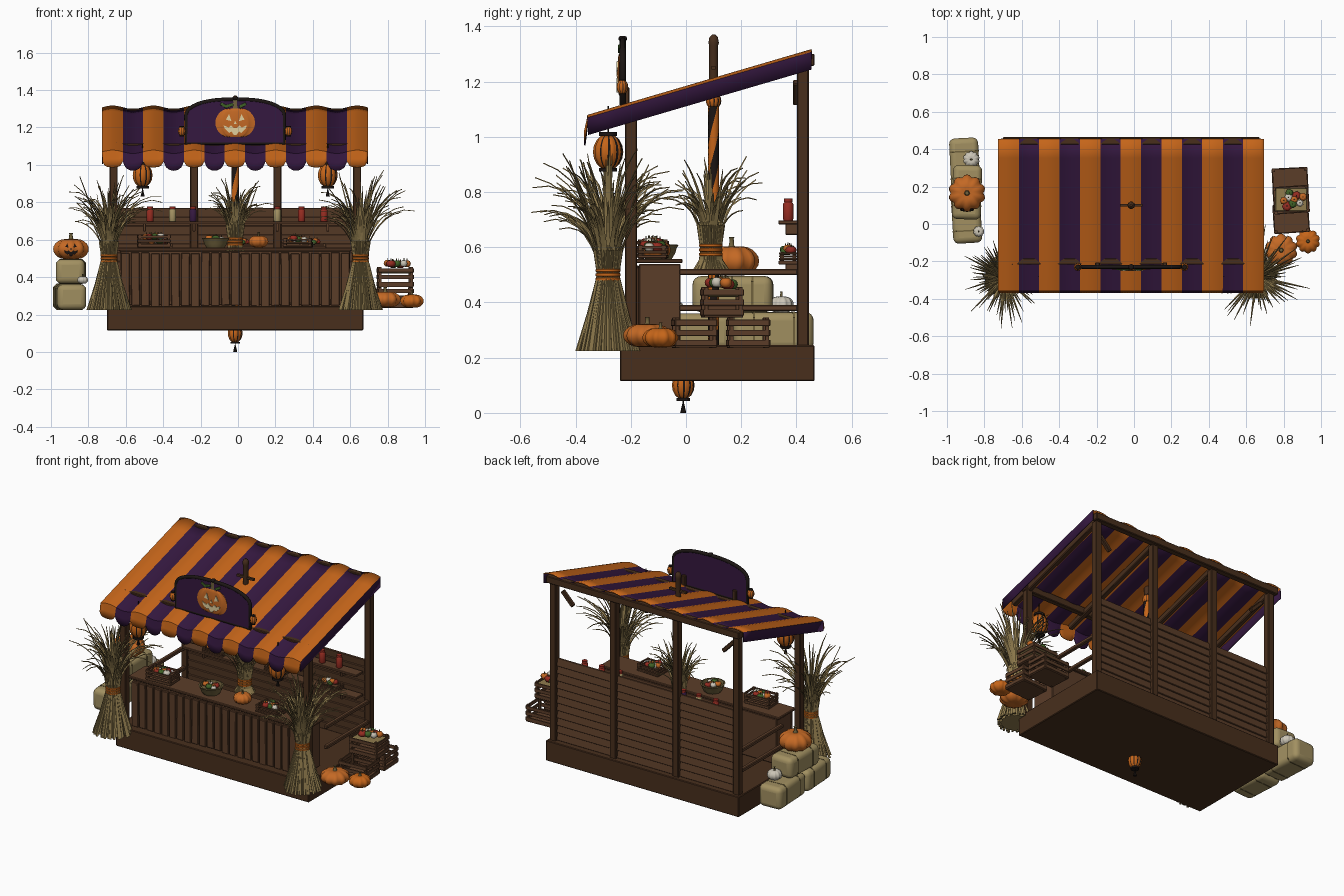
import bpy, bmesh, random
from math import sin, cos, pi, sqrt, exp, radians
from mathutils import Vector, Matrix, Euler

if "Cube" in bpy.data.objects:
    bpy.data.objects.remove(bpy.data.objects["Cube"])

random.seed(7)
CX = -0.015
COL = dict(dark=(.065, .028, .012), wood=(.105, .047, .022), ink=(.012, .008, .007), orange=(.56, .13, .01),
           pumpkin=(.55, .14, .018), purple=(.035, .009, .05), straw=(.28, .2, .075), hay=(.36, .28, .12),
           cream=(.75, .62, .34), white=(.6, .56, .47), green=(.05, .12, .02), red=(.3, .025, .015), stem=(.16, .12, .045))
M = {}
for k, c in COL.items():
    M[k] = bpy.data.materials.new(k)
    M[k].diffuse_color = (*c, 1)


def obj(name, bm, mats, smooth=0):
    bmesh.ops.recalc_face_normals(bm, faces=bm.faces)
    me = bpy.data.meshes.new(name)
    for f in bm.faces:
        f.smooth = smooth > 0
    bm.to_mesh(me)
    bm.free()
    if smooth:
        me.set_sharp_from_angle(angle=radians(smooth))
    for m in mats.split():
        me.materials.append(M[m])
    o = bpy.data.objects.new(name, me)
    bpy.context.collection.objects.link(o)
    return o


def place(o, loc, rz=0):
    o.location, o.rotation_euler = loc, (0, 0, rz)
    return o


def bevel(o, w, seg=2):
    b = o.modifiers.new("bevel", 'BEVEL')
    b.width, b.segments = w, seg
    return o


def box(bm, c, s, rot=(0, 0, 0), mi=0):
    m = Matrix.Translation(c) @ Euler(rot).to_matrix().to_4x4() @ Matrix.Diagonal((*s, 1))
    for v in bmesh.ops.create_cube(bm, size=1, matrix=m)['verts']:
        for f in v.link_faces:
            f.material_index = mi


def boxes(name, items, mat, bev=0.004):
    bm = bmesh.new()
    for it in items:
        box(bm, *it)
    return bevel(obj(name, bm, mat), bev, 1)


def loft(bm, rings, mat=lambda i, j: 0):
    rs = [[bm.verts.new(p) for p in r] for r in rings]
    n = len(rs[0])
    for i in range(len(rs) - 1):
        for j in range(n):
            k = (j + 1) % n
            bm.faces.new((rs[i][j], rs[i][k], rs[i + 1][k], rs[i + 1][j])).material_index = mat(i, j)
    bm.faces.new(rs[0][::-1]).material_index = mat(0, 0)
    bm.faces.new(rs[-1]).material_index = mat(len(rs) - 2, 0)


def revolve(bm, c, prof, n, lobes=0, depth=0, mat=lambda i, j: 0, sy=1, twist=0):
    rings = []
    for i, (r, z) in enumerate(prof):
        ring = []
        for j in range(n):
            a = 2 * pi * j / n + twist * i
            q = r * (1 - depth * (1 - abs(sin(lobes * a / 2))))
            ring.append((c[0] + q * cos(a), c[1] + q * sin(a) * sy, c[2] + z))
        rings.append(ring)
    loft(bm, rings, mat)


def globe(r, h, steps=12, dent=.22):
    out = []
    for k in range(steps + 1):
        t = .1 + (pi - .2) * k / steps
        out.append((r * sin(t), -h * cos(t) * (1 - dent * exp(-(sin(t) / .35) ** 2))))
    return out


def pumpkin(name, c, r, h, mat="pumpkin", sy=1, lobes=10, seg=4, stem=True):
    bm = bmesh.new()
    revolve(bm, c, globe(r, h), lobes * seg, lobes, .13, sy=sy)
    if stem:
        revolve(bm, (c[0], c[1], c[2] + h * .7), [(r * .2, 0), (r * .1, h * .25), (r * .09, h * .6), (r * .12, h * .7)], 6, mat=lambda i, j: 1, sy=sy)
    return obj(name, bm, mat + " stem", 60)


def carved_face(name, c, s, mat, yf):
    # eyes, nose and toothed grin, as prisms following the surface yf
    eye = [(.2, .12), (.5, .2), (.33, .5)]
    polys = [eye, [(-x, z) for x, z in eye], [(-.08, -.03), (.08, -.03), (0, .14)]]
    top = [(-.62, -.1), (-.35, -.22), (-.22, -.1), (-.08, -.26), (.08, -.26), (.22, -.1), (.35, -.22), (.62, -.1)]
    bot = [(x * .92, -.62 + .9 * x * x + (.14 if i in (2, 5) else 0)) for i, (x, z) in enumerate(top)]
    polys += [[top[i], top[i + 1], bot[i + 1], bot[i]] for i in range(7)]
    bm = bmesh.new()
    for p in polys:
        loft(bm, [[(c[0] + x * s, c[1] + yf(x, z) + d, c[2] + z * s) for x, z in p] for d in (0, .012)])
    obj(name, bm, mat)


def lantern(name, c, r, h, tassel=True, cord=0):
    bm = bmesh.new()
    revolve(bm, c, globe(r, h, 8, 0), 40, 10, .08, lambda i, j: 1 if j % 4 == 0 else 0)
    for s in (-1, 1):
        revolve(bm, (c[0], c[1], c[2] + s * h * .98), [(r * .6, -h * .1), (r * .6, h * .1)], 12, mat=lambda i, j: 1)
    if tassel:
        revolve(bm, (c[0], c[1], c[2] - h - .048), [(.011, 0), (.002, .04), (.002, .05)], 8, mat=lambda i, j: 1)
    if cord:
        revolve(bm, (c[0], c[1], c[2] + h), [(.003, 0), (.003, cord)], 6, mat=lambda i, j: 1)
    obj(name, bm, "orange ink", 40)


def crate(name, c, s, rz=0):
    x, y, z = s
    it = [((0, 0, .006), (x, y, .01))]
    it += [((a * (x / 2 - .008), b * (y / 2 - .008), z / 2), (.014, .014, z)) for a in (-1, 1) for b in (-1, 1)]
    for k in range(3):
        zz = z * (.17 + .33 * k)
        for a in (-1, 1):
            it += [((0, a * y / 2, zz), (x, .007, z * .2)), ((a * x / 2, 0, zz), (.007, y, z * .2))]
    place(boxes(name, it, "wood", .001), c, rz)


def gourds(name, c, n, sx, sy, r):
    for k in range(n):
        a, q = k * 2.4, sqrt((k + .3) / n)
        pumpkin(f"{name}_{k}", (c[0] + sx * q * cos(a), c[1] + sy * q * sin(a), c[2] + random.uniform(0, r * .5)), r * random.uniform(.8, 1.1), r * .8,
                ("pumpkin", "white", "green", "red")[k % 4], lobes=7, seg=2)


def sheaf(name, x, y, zb, zw, rb, rw, L, n):
    bm = bmesh.new()
    revolve(bm, (x, y, 0), [(rb * .9, zb), (rb * .6, zb + (zw - zb) * .5), (rw, zw), (rw * 1.3, zw + .1), (rw * .6, zw + .13)], 32, 16, .12)
    for k in range(36):  # skirt stalks
        a = 2 * pi * k / 36 + random.uniform(-.06, .06)
        pts = [(rb * random.uniform(.92, 1.1), zb), (rb * .66, zb + (zw - zb) * .5), (rw * 1.02, zw), (rw * 1.4, zw + .09)]
        loft(bm, [[(x + r * cos(a) + w * cos(t), y + r * sin(a) + w * sin(t), z) for t in (0, 1.57, 3.14, 4.71)]
                  for (r, z), w in zip(pts, (.009, .007, .004, .004))])
    for k in range(n):  # drooping leaves
        a = 2.4 * k
        p = Vector((x + rw * .6 * cos(a), y + rw * .6 * sin(a), zw + random.uniform(0, .08)))
        pitch, end, ln = random.uniform(66, 89), random.uniform(-40, 80), L * random.uniform(.6, 1)
        side, rings = Vector((-sin(a), cos(a), 0)), []
        for i in range(8):
            t = i / 7
            e = radians(pitch + (min(end, pitch) - pitch) * t ** 1.8)
            w = .001 + .009 * (1 - t) ** .7
            rings.append([p - side * w, p + side * w, p + Vector((-sin(e) * cos(a), -sin(e) * sin(a), cos(e))) * .004])
            p = p + Vector((cos(e) * cos(a), cos(e) * sin(a), sin(e))) * ln / 7
        loft(bm, rings)
    obj(name, bm, "straw")
    bm = bmesh.new()
    for dz in (-.016, 0, .016):
        revolve(bm, (x, y, zw + dz), [(rw * 1.1, -.008), (rw * 1.25, -.004), (rw * 1.25, .004), (rw * 1.1, .008)], 16)
    obj(name + "_tie", bm, "orange", 40)


# platform, posts, beams
boxes("platform", [((CX, .113, .18), (1.37, .705, .13))], "dark")
XL, XR = -.665, .637
boxes("front_posts", [((x, -.199, .685), (.043, .043, .87)) for x in (XL, XR)], "dark")
boxes("back_posts", [((x, .423, .75), (.043, .043, 1.02)) for x in (XL, -.235, .21, XR)], "dark")
boxes("roof_beams", [((CX, -.2, 1.093), (1.36, .035, .045)), ((CX, .445, 1.278), (1.37, .04, .045))]
      + [((x, .05, 1.155), (.03, .78, .035), (.286, 0, 0)) for x in (XL, -.235, .21, XR)], "dark")
boxes("braces", [((x, .4, 1.16), (.11, .025, .025), (0, r, 0)) for x, r in ((XL + .08, .8), (XR - .08, -.8))], "dark")

# back wall, side rails, shelves
boxes("back_wall", [((CX, .42, .27 + k * .0475), (1.3, .012, .05), (.16, 0, 0)) for k in range(11)], "wood", .002)
boxes("side_rails", [((x, .19, z), (.025, .43, .022)) for x in (XL, XR) for z in (.51, .38)], "wood")
boxes("shelves", [((CX, .37, z), (1.24, .07, .014)) for z in (.69, .545)]
      + [((x, .385, z - .025), (.015, .05, .04)) for x in (-.5, -.235, .21, .48) for z in (.69, .545)], "wood", .002)

# counter with vertical slats
it = [((CX, -.095, .395), (1.23, .15, .29)), ((CX, -.1, .55), (1.27, .175, .016))]
boxes("counter", it, "wood")
boxes("counter_slats", [((-.602 + k * .0534, -.18, .388 + random.uniform(-.004, .004)), (.046, .018, .285), (0, random.uniform(-.012, .012), 0))
                        for k in range(23)], "wood", .003)

# awning: striped wavy cloth with scalloped front valance and side drops
def roof(x, y):
    return 1.068 + (y + .355) * .293 + .009 * cos(2 * pi * (x + .725 - .0545) / .218)


bm = bmesh.new()
NX, W, X0 = 13 * 8, 1.417, -.725
cols = []
for i in range(NX + 1):
    x = X0 + W * i / NX
    t = (i % 8) / 8
    drop = .05 + .04 * sqrt(max(0, 1 - (2 * t - 1) ** 2))
    col = [bm.verts.new((x, -.355 - .012 * f, roof(x, -.355) - drop * f)) for f in (1, .5)]
    cols.append(col + [bm.verts.new((x, -.355 + .81 * k / 8, roof(x, -.355 + .81 * k / 8))) for k in range(9)])
for i in range(NX):
    for k in range(10):
        f = bm.faces.new((cols[i][k], cols[i + 1][k], cols[i + 1][k + 1], cols[i][k + 1]))
        f.material_index = (i // 8) % 2
for c in (cols[0], cols[-1]):
    low = [bm.verts.new(v.co - Vector((0, 0, .062))) for v in c[2:]]
    for k in range(8):
        bm.faces.new((c[2 + k], c[3 + k], low[k + 1], low[k])).material_index = 1
aw = obj("awning", bm, "orange purple", 40)
so = aw.modifiers.new("cloth", 'SOLIDIFY')
so.thickness, so.offset = .006, 0

# sign board with arched top
arch = [(-.262, 1.115), (.262, 1.115), (.262, 1.265)]
arch += [(.262 * cos(a) ** .8 if a < pi / 2 else -.262 * abs(cos(a)) ** .8, 1.265 + .085 * sin(a)) for a in [pi * k / 20 for k in range(1, 20)]]
arch += [(-.262, 1.265)]
bm = bmesh.new()
loft(bm, [[(CX + x, y, z) for x, z in arch] for y in (-.237, -.221)])
obj("sign_board", bm, "purple")
cu = bpy.data.curves.new("sign_frame", 'CURVE')
cu.dimensions, cu.bevel_depth, cu.bevel_resolution = '3D', .011, 2
sp = cu.splines.new('POLY')
sp.points.add(len(arch) - 1)
for p, (x, z) in zip(sp.points, arch):
    p.co = (CX + x, -.229, z, 1)
sp.use_cyclic_u = True
cu.materials.append(M["ink"])
bpy.context.collection.objects.link(bpy.data.objects.new("sign_frame", cu))
pumpkin("sign_pumpkin", (CX, -.238, 1.225), .112, .088, sy=.1)
carved_face("sign_face", (CX, -.252, 1.222), .1, "cream", lambda x, z: 0)
for k, (dx, r) in enumerate(((-.06, .5), (-.03, -.3), (.04, -.5))):
    bm = bmesh.new()
    box(bm, (CX + dx, -.242, 1.318), (.04, .008, .016), (0, r, 0))
    bevel(obj(f"sign_leaf_{k}", bm, "green"), .003)
boxes("sign_supports", [((CX + x, -.215, 1.13), (.025, .02, .1)) for x in (-.18, .18)], "dark")
for k, x in enumerate((-.3, .27)):
    lantern(f"sign_lantern_{k}", (x, -.23, 1.18), .021, .027, False)
pumpkin("sign_finial", (CX, -.229, 1.355), .016, .012, "ink", stem=False, seg=2)

# lanterns
for k, x in enumerate((-.51, .48)):
    lantern(f"hanging_lantern_{k}", (x, -.282, .945), .055, .066, True, .1)
lantern("low_lantern", (CX, -.01, .1), .041, .052)
lantern("pole_lantern", (CX, .1, 1.13), .028, .03)

# central striped pole with plain top and crossbar
bm = bmesh.new()
revolve(bm, (CX, .1, .24), [(.02, .89 * i / 40) for i in range(41)], 16, mat=lambda i, j: (j // 4) % 2, twist=.3)
obj("striped_pole", bm, "ink orange", 40)
bm = bmesh.new()
revolve(bm, (CX, .1, 0), [(.017, 1.1), (.017, 1.33), (.02, 1.34), (.016, 1.36), (.006, 1.37)], 10)
box(bm, (CX, .1, 1.25), (.12, .014, .014))
obj("pole_top", bm, "dark", 40)

# corn sheaves
sheaf("corn_sheaf_left", -.69, -.282, .225, .5, .105, .036, .42, 80)
sheaf("corn_sheaf_right", .655, -.282, .225, .5, .105, .036, .42, 80)
sheaf("corn_sheaf_pole", CX, .09, .52, .59, .055, .034, .3, 60)

# hay bales
for k, (c, s, rz) in enumerate((((-.905, .315, .295), (.155, .29, .14), .05), ((-.895, .03, .293), (.155, .265, .135), .06),
                                ((-.893, .17, .43), (.155, .29, .13), -.03))):
    bm = bmesh.new()
    box(bm, (0, 0, 0), s)
    place(bevel(obj(f"hay_bale_{k}", bm, "hay", 50), .03, 4), c, rz)
    bm = bmesh.new()
    for d in (-.25, .25):
        prof = [(a * (s[0] / 2 - u), b * (s[2] / 2 - v)) for a, b, u, v in ((-1, -1, 0, .02), (-1, -1, .02, 0), (1, -1, .02, 0), (1, -1, 0, .02),
                (1, 1, 0, .02), (1, 1, .02, 0), (-1, 1, .02, 0), (-1, 1, 0, .02))]
        loft(bm, [[(x * 1.02, d * s[1] + e, z * 1.02) for x, z in prof] for e in (-.004, .004)])
    place(obj(f"bale_twine_{k}", bm, "stem"), c, rz)
J = (-.893, .165, .55)
pumpkin("carved_pumpkin", J, .1, .062)
carved_face("carved_face", J, .06, "ink", lambda x, z: -.1 * sqrt(max(.1, 1 - (.6 * x) ** 2 - (.6 * z) ** 2)))
pumpkin("white_pumpkin_big", (-.87, .345, .392), .045, .034, "white")
pumpkin("white_pumpkin_small", (-.83, -.04, .385), .03, .022, "white")

# right side crates and pumpkins
crate("crate_front", (.84, .03, .235), (.185, .15, .11), .07)
crate("crate_back", (.835, .225, .235), (.185, .145, .11), .05)
crate("crate_top", (.84, .13, .345), (.185, .14, .11), .07)
gourds("crate_gourd", (.845, .13, .462), 9, .065, .045, .025)
boxes("crate_fill", [((.84, .13, .43), (.17, .125, .02))], "straw")
pumpkin("ground_pumpkin_large", (.787, -.14, .28), .088, .048)
pumpkin("ground_pumpkin_small", (.93, -.092, .272), .066, .04, "red").data.materials[0] = M["orange"]

# goods on counter and shelves
crate("counter_crate_left", (-.45, -.12, .558), (.17, .1, .07), .05)
crate("counter_crate_right", (.32, -.12, .558), (.15, .1, .05), -.05)
gourds("left_gourd", (-.45, -.12, .61), 8, .055, .03, .022)
gourds("right_gourd", (.32, -.12, .6), 8, .05, .03, .022)
pumpkin("counter_pumpkin", (.11, -.11, .59), .055, .036)
bm = bmesh.new()
revolve(bm, (-.12, -.1, .558), [(.05, 0), (.062, .02), (.068, .04), (.075, .05), (.066, .052), (.06, .03)], 32, 16, .05)
obj("basket", bm, "stem", 40)
gourds("basket_gourd", (-.12, -.1, .6), 6, .04, .04, .02)
for k, (x, m) in enumerate(((-.47, "red"), (-.35, "hay"), (-.24, "purple"), (.21, "hay"), (.34, "red"), (.46, "red"))):
    bm = bmesh.new()
    revolve(bm, (x, .37, .697), [(.017, 0), (.019, .005), (.019, .06), (.014, .066)], 14)
    revolve(bm, (x, .37, .763), [(.016, 0), (.016, .014)], 14, mat=lambda i, j: 1)
    obj(f"jar_{k}", bm, m + " red", 40)
for k, x in enumerate((-.42, .02, .4)):
    crate(f"shelf_crate_{k}", (x, .37, .552), (.14, .06, .03))
    gourds(f"shelf_gourd_{k}", (x, .37, .585), 5, .045, .015, .02)

for m in bpy.data.materials:
    if m.users and not m.is_grease_pencil:
        m.use_nodes = True
        m.node_tree.nodes["Principled BSDF"].inputs["Base Color"].default_value = m.diffuse_color
